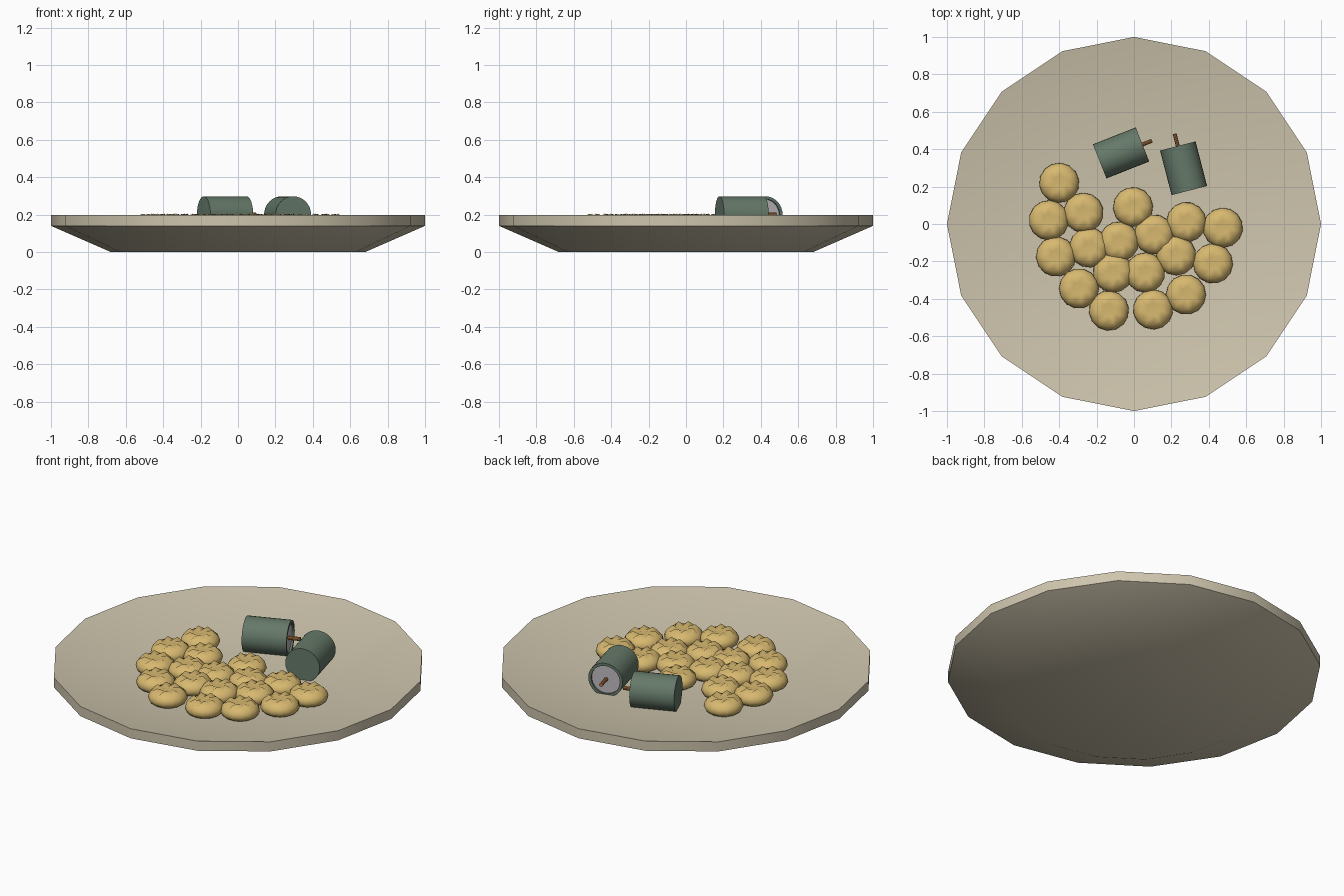
import bpy, bmesh, math, random
from mathutils import Matrix

if "Cube" in bpy.data.objects:
    bpy.data.objects.remove(bpy.data.objects["Cube"])

random.seed(4)


def material(name, rgb):
    m = bpy.data.materials.new(name)
    m.diffuse_color = (*rgb, 1)
    m.use_nodes = True
    m.node_tree.nodes["Principled BSDF"].inputs["Base Color"].default_value = m.diffuse_color
    return m


CREAM = material("cream", (0.62, 0.56, 0.42))
DOUGH = material("dough", (0.68, 0.48, 0.16))
GREEN = material("seaweed", (0.13, 0.19, 0.14))
RICE = material("rice", (0.52, 0.49, 0.52))
COPPER = material("copper", (0.40, 0.17, 0.05))


def revolve(name, profile, sides, mat, angle=30):
    """Lathe of (r, z) or (r, z, z_of_odd_points) rings; r = 0 closes to a pole."""
    bm = bmesh.new()
    rings = []
    for r, z, *odd in profile:
        if r == 0:
            rings.append([bm.verts.new((0, 0, z))])
            continue
        rings.append([bm.verts.new((r * math.cos(2 * math.pi * i / sides),
                                    r * math.sin(2 * math.pi * i / sides),
                                    odd[0] if odd and i % 2 else z))
                      for i in range(sides)])
    for a, b in zip(rings, rings[1:]):
        for i in range(sides):
            j = (i + 1) % sides
            quad = [a[i % len(a)], a[j % len(a)], b[j % len(b)], b[i % len(b)]]
            bm.faces.new(list(dict.fromkeys(quad)))
    bmesh.ops.recalc_face_normals(bm, faces=bm.faces)
    me = bpy.data.meshes.new(name)
    bm.to_mesh(me)
    bm.free()
    me.materials.append(mat)
    ob = bpy.data.objects.new(name, me)
    bpy.context.collection.objects.link(ob)
    bpy.ops.object.select_all(action='DESELECT')
    ob.select_set(True)
    bpy.context.view_layer.objects.active = ob
    bpy.ops.object.shade_smooth_by_angle(angle=math.radians(angle))
    return ob


# 16-sided plate with a sloping rim
revolve("plate", [(0, 0), (0.68, 0), (1, 0.14), (1, 0.197),
                  (0.57, 0.115), (0, 0.115)], 16, CREAM, 40)

# Dumplings: flattened domes with a pinched crown
spots = [(-.40, .22), (-.455, .02), (-.27, .06), (-.005, .09), (.28, .01),
         (.475, -.02), (.107, -.056), (-.08, -.094), (-.24, -.126),
         (-.417, -.174), (.225, -.168), (.422, -.211), (-.112, -.26),
         (.06, -.26), (-.294, -.345), (.278, -.377), (.102, -.457),
         (-.134, -.463)]
dumpling = revolve("dumpling", [(0, -.04), (.075, -.035), (.098, -.018),
                                (.107, 0), (.101, .022), (.086, .040, .034),
                                (.062, .062, .040), (.035, .046, .050),
                                (0, .048)], 14, DOUGH, 60)
for n, (x, y) in enumerate(spots):
    ob = dumpling if n == 0 else dumpling.copy()
    if n:
        bpy.context.collection.objects.link(ob)
    ob.name = f"dumpling_{n + 1}"
    ob.location = (x, y, .143)
    ob.rotation_euler.z = random.uniform(0, 6.28)

# Rolls lying on their sides: wrapper with recessed filling and a stick
for n, (x, y, deg, tip) in enumerate([(-.069, .38, 21.6, .055),
                                      (.265, .298, 104.5, .068)], 1):
    place = (Matrix.Translation((x, y, .2))
             @ Matrix.Rotation(math.radians(deg), 4, 'Z')
             @ Matrix.Rotation(math.pi / 2, 4, 'Y'))
    parts = [
        revolve(f"roll_wrapper_{n}", [(0, -.123), (.098, -.123), (.098, .123),
                                      (.082, .123), (.082, .10), (0, .10)], 32, GREEN),
        revolve(f"roll_filling_{n}", [(0, .09), (.082, .09), (.082, .112),
                                      (0, .112)], 32, RICE),
        revolve(f"roll_stick_{n}", [(0, .10), (.011, .10), (.011, .123 + tip),
                                    (0, .123 + tip)], 10, COPPER),
    ]
    for ob in parts:
        ob.matrix_world = place
